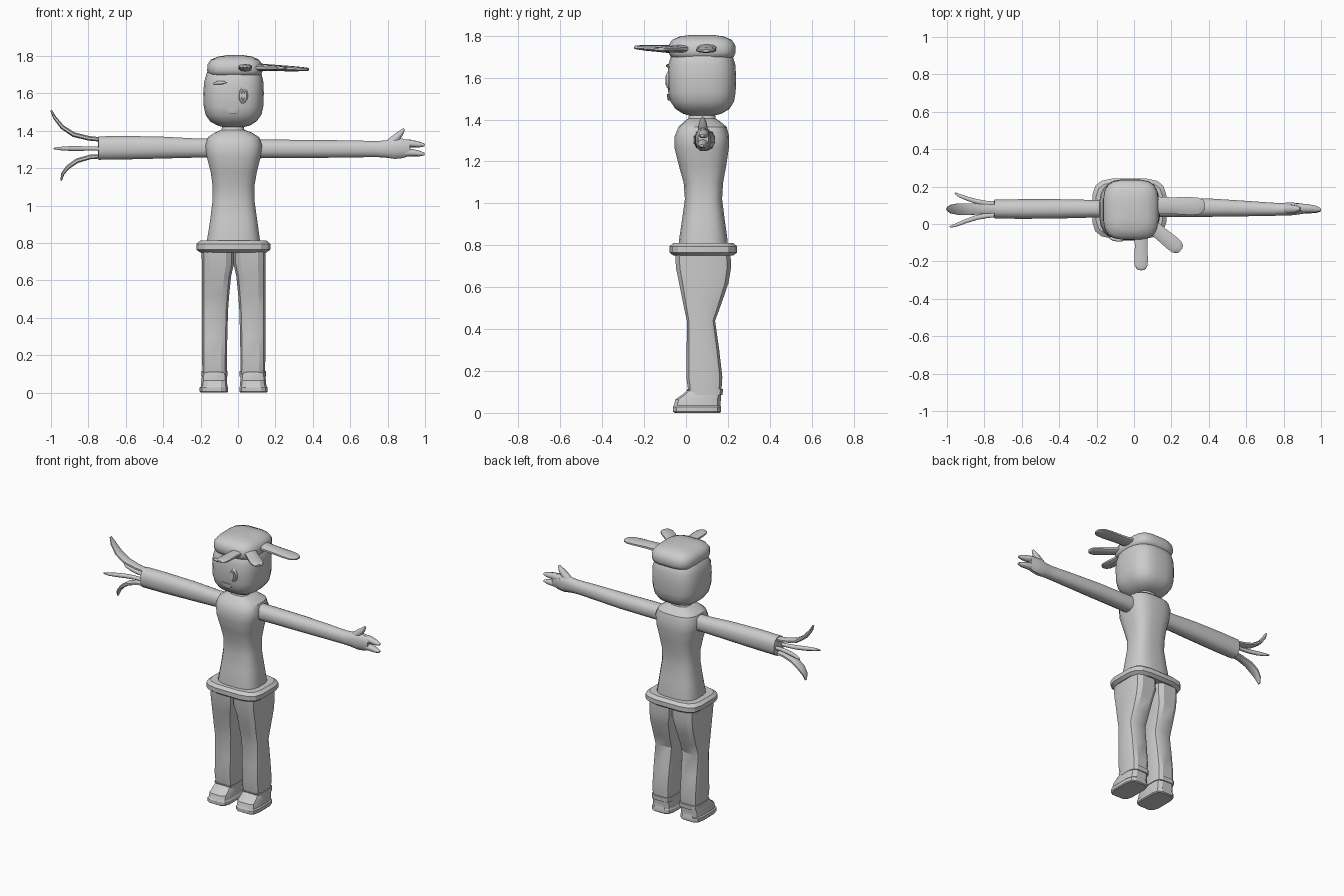
import bpy, bmesh, math
from mathutils import Vector

grey = bpy.data.materials.new("plain_grey")
grey.diffuse_color = (0.6, 0.6, 0.6, 1)


def skin(name, rings, angle=35):
    """Bridge equal-length rings of points into one closed object."""
    bm = bmesh.new()
    loops = [[bm.verts.new(p) for p in r] for r in rings]
    n = len(loops[0])
    for a, b in zip(loops, loops[1:]):
        for i in range(n):
            j = (i + 1) % n
            bm.faces.new((a[i], a[j], b[j], b[i]))
    bm.faces.new(loops[0][::-1])
    bm.faces.new(loops[-1])
    bmesh.ops.recalc_face_normals(bm, faces=bm.faces)
    me = bpy.data.meshes.new(name)
    bm.to_mesh(me)
    bm.free()
    me.materials.append(grey)
    ob = bpy.data.objects.new(name, me)
    bpy.context.collection.objects.link(ob)
    bpy.ops.object.select_all(action='DESELECT')
    ob.select_set(True)
    bpy.context.view_layer.objects.active = ob
    bpy.ops.object.shade_smooth_by_angle(angle=math.radians(angle))
    return ob


def section(n, power):
    """Unit rounded-square outline."""
    pts = []
    for i in range(n):
        t = 2 * math.pi * (i + 0.5) / n
        c, s = math.cos(t), math.sin(t)
        pts.append((math.copysign(abs(c) ** (2 / power), c),
                    math.copysign(abs(s) ** (2 / power), s)))
    return pts


def loft(name, rows, axis='z', n=16, power=3, angle=35):
    """Rows are (position on axis, min a, max a, min b, max b)."""
    rings = []
    for t, a0, a1, b0, b1 in rows:
        ring = []
        for u, v in section(n, power):
            a = (a0 + a1) / 2 + u * (a1 - a0) / 2
            b = (b0 + b1) / 2 + v * (b1 - b0) / 2
            ring.append((a, b, t) if axis == 'z' else (t, a, b))
        rings.append(ring)
    return skin(name, rings, angle)


def blade(name, path, side, sizes, n=10, power=2.3):
    """Sweep a flat section along a path; sizes are (half width, half thickness)."""
    path = [Vector(p) for p in path]
    side = Vector(side).normalized()
    rings = []
    for i, (p, (w, h)) in enumerate(zip(path, sizes)):
        d = path[min(i + 1, len(path) - 1)] - path[max(i - 1, 0)]
        up = d.cross(side).normalized()
        rings.append([p + side * u * w + up * v * h for u, v in section(n, power)])
    return skin(name, rings, 50)


# Torso and neck
loft("torso", [(0.78, -0.168, 0.12, -0.036, 0.2), (0.82, -0.166, 0.118, -0.035, 0.2),
               (0.92, -0.15, 0.104, -0.02, 0.186), (1.02, -0.138, 0.09, -0.006, 0.173),
               (1.1, -0.136, 0.088, -0.012, 0.178), (1.18, -0.147, 0.102, -0.035, 0.193),
               (1.26, -0.168, 0.122, -0.055, 0.205), (1.32, -0.176, 0.13, -0.055, 0.207),
               (1.365, -0.162, 0.115, -0.037, 0.195), (1.39, -0.125, 0.075, -0.01, 0.165),
               (1.405, -0.09, 0.035, 0.01, 0.142), (1.45, -0.075, 0.025, 0.02, 0.135)], n=20)

# Waist band
loft("waist_band", [(0.75, -0.205, 0.155, -0.06, 0.225), (0.765, -0.225, 0.175, -0.08, 0.245),
                    (0.795, -0.225, 0.175, -0.08, 0.245), (0.812, -0.205, 0.155, -0.06, 0.225)],
     power=4, angle=25)

# Legs and shoes, mirrored about the body's centre line
MID = -0.023
leg = [(0.1, 0.012, 0.145, 0.01, 0.17), (0.17, 0.012, 0.147, 0.0, 0.175),
       (0.3, 0.01, 0.147, 0.002, 0.16), (0.44, 0.006, 0.147, 0.003, 0.14),
       (0.52, 0.0, 0.147, -0.015, 0.17), (0.62, -0.01, 0.148, -0.035, 0.205),
       (0.69, MID - 0.003, 0.149, -0.05, 0.217), (0.77, MID - 0.003, 0.15, -0.055, 0.215)]
shoe = [(0, 0.012, 0.155, -0.055, 0.163), (0.006, 0.006, 0.16, -0.065, 0.17),
        (0.028, 0.006, 0.16, -0.065, 0.17), (0.035, 0.01, 0.153, -0.06, 0.167),
        (0.065, 0.011, 0.15, -0.052, 0.168), (0.09, 0.013, 0.148, -0.015, 0.17),
        (0.115, 0.02, 0.14, 0.01, 0.17)]
cuff = [(0.085, 0.008, 0.15, 0.012, 0.176), (0.115, 0.008, 0.15, 0.002, 0.178)]
for label, flip in (("right", False), ("left", True)):
    for part, rows in (("leg", leg), ("shoe", shoe), ("trouser_cuff", cuff)):
        if flip:
            rows = [(z, 2 * MID - b, 2 * MID - a, c, d) for z, a, b, c, d in rows]
        loft(f"{label}_{part}", rows, n=12, power=4, angle=25)

# Head
loft("head", [(1.418, -0.075, 0.025, 0.02, 0.13), (1.428, -0.11, 0.065, -0.015, 0.17),
              (1.45, -0.15, 0.1, -0.05, 0.208), (1.485, -0.174, 0.126, -0.075, 0.23),
              (1.53, -0.184, 0.136, -0.086, 0.238), (1.6, -0.187, 0.139, -0.088, 0.24),
              (1.66, -0.182, 0.137, -0.086, 0.237), (1.71, -0.168, 0.125, -0.07, 0.222),
              (1.74, -0.14, 0.1, -0.04, 0.19)], n=24, power=2.9, angle=60)

# Face: open eye with rim and pupil, closed eye, mouth
def oval(name, x, z, w, h, y0, y1):
    rings = []
    for y, s in ((y0 + 0.03, 1), (y0, 1), (y1, 0.75)):
        rings.append([(x + w * s * u, y, z + h * s * v) for u, v in section(14, 2)])
    return skin(name, rings)

oval("eye", 0.027, 1.588, 0.026, 0.046, -0.083, -0.092)
oval("pupil", 0.027, 1.588, 0.01, 0.03, -0.09, -0.097)
blade("closed_eye", [(-0.13, -0.073, 1.65), (-0.11, -0.081, 1.657), (-0.085, -0.086, 1.657),
                     (-0.06, -0.086, 1.66)], (0, 0, 1),
      [(0.004, 0.006), (0.009, 0.009), (0.009, 0.009), (0.004, 0.006)])
loft("mouth", [(1.49, -0.045, -0.005, -0.087, -0.06), (1.505, -0.057, 0.008, -0.09, -0.06),
               (1.522, -0.063, 0.013, -0.09, -0.06)], n=8, power=5)

# Cap
loft("cap", [(1.693, -0.14, 0.11, -0.055, 0.21), (1.7, -0.157, 0.125, -0.075, 0.23),
             (1.72, -0.166, 0.133, -0.084, 0.238), (1.755, -0.164, 0.131, -0.084, 0.236),
             (1.78, -0.147, 0.113, -0.068, 0.22), (1.797, -0.105, 0.075, -0.03, 0.18),
             (1.804, -0.06, 0.03, 0.02, 0.13)], n=20, power=3.6, angle=50)

# Flat flaps sticking out of the cap
def flap(name, root, tip, width):
    root, tip = Vector(root), Vector(tip)
    d = tip - root
    fr = (0, 0.35, 0.7, 0.87, 0.96, 1)
    sz = [(1, 0.021), (0.92, 0.017), (1, 0.014), (0.95, 0.011), (0.7, 0.009), (0.35, 0.006)]
    blade(name, [root + d * f for f in fr], (-d.y, d.x, 0), [(width * a, b) for a, b in sz])

flap("side_flap", (0.1, 0.1, 1.74), (0.38, 0.095, 1.728), 0.05)
flap("corner_flap", (0.08, -0.0, 1.738), (0.25, -0.14, 1.735), 0.042)
flap("front_flap", (0.038, -0.05, 1.735), (0.038, -0.247, 1.745), 0.038)

# Sleeve arm with four curling blades
loft("sleeve_arm", [(-0.748, 0.04, 0.125, 1.255, 1.36), (-0.745, 0.028, 0.133, 1.243, 1.372),
                    (-0.6, 0.026, 0.134, 1.245, 1.374), (-0.4, 0.028, 0.134, 1.25, 1.37),
                    (-0.22, 0.033, 0.13, 1.255, 1.36), (-0.12, 0.033, 0.13, 1.255, 1.36)],
     axis='x', n=12, power=2.4)
curls = {
    "upper": ((0, 1), (0.03, 0.012), [(-0.7, .045), (-.8, .055), (-.88, .075), (-.94, .115), (-.98, .165), (-1.0, .205)]),
    "lower": ((0, -1), (0.03, 0.012), [(-0.7, .04), (-.79, .045), (-.86, .065), (-.91, .1), (-.937, .135), (-.946, .172)]),
    "back": ((1, 0), (0.012, 0.012), [(-0.7, .03), (-.78, .03), (-.84, .04), (-.89, .055), (-.93, .07), (-.957, .085)]),
    "front": ((-1, 0), (0.012, 0.012), [(-0.7, .03), (-.78, .035), (-.84, .045), (-.9, .065), (-.95, .085), (-.985, .096)]),
}
for label, ((dy, dz), (w, h), pts) in curls.items():
    blade(f"{label}_blade", [(x, 0.08 + dy * r, 1.305 + dz * r) for x, r in pts], (0, dz, dy),
          [(w * s, h * t) for s, t in ((0.8, 1), (0.95, 1.1), (1.1, 1.15), (1.1, 1), (0.8, 0.8), (0.3, 0.4))], n=8)

# Bare arm and palm
loft("bare_arm", [(0.08, 0.035, 0.14, 1.25, 1.357), (0.14, 0.035, 0.14, 1.252, 1.355),
                  (0.4, 0.037, 0.138, 1.253, 1.352), (0.6, 0.04, 0.125, 1.256, 1.35),
                  (0.74, 0.042, 0.115, 1.258, 1.346), (0.79, 0.045, 0.113, 1.255, 1.35),
                  (0.84, 0.045, 0.117, 1.248, 1.362), (0.88, 0.05, 0.112, 1.252, 1.36),
                  (0.92, 0.057, 0.107, 1.265, 1.345)], axis='x', n=12, power=2.3)

# Fingers and thumb
blade("thumb", [(0.8, 0.08, 1.32), (0.84, 0.08, 1.355), (0.868, 0.08, 1.385), (0.888, 0.08, 1.41)],
      (0, 1, 0), [(0.024, 0.025), (0.024, 0.024), (0.018, 0.016), (0.007, 0.006)])
blade("upper_finger", [(0.86, 0.085, 1.33), (0.92, 0.085, 1.332), (0.97, 0.08, 1.326), (0.998, 0.077, 1.323)],
      (0, 1, 0), [(0.025, 0.025), (0.024, 0.021), (0.019, 0.015), (0.009, 0.007)])
blade("lower_finger", [(0.86, 0.08, 1.285), (0.92, 0.08, 1.284), (0.97, 0.076, 1.278), (0.998, 0.075, 1.275)],
      (0, 1, 0), [(0.026, 0.025), (0.024, 0.021), (0.019, 0.015), (0.009, 0.007)])
